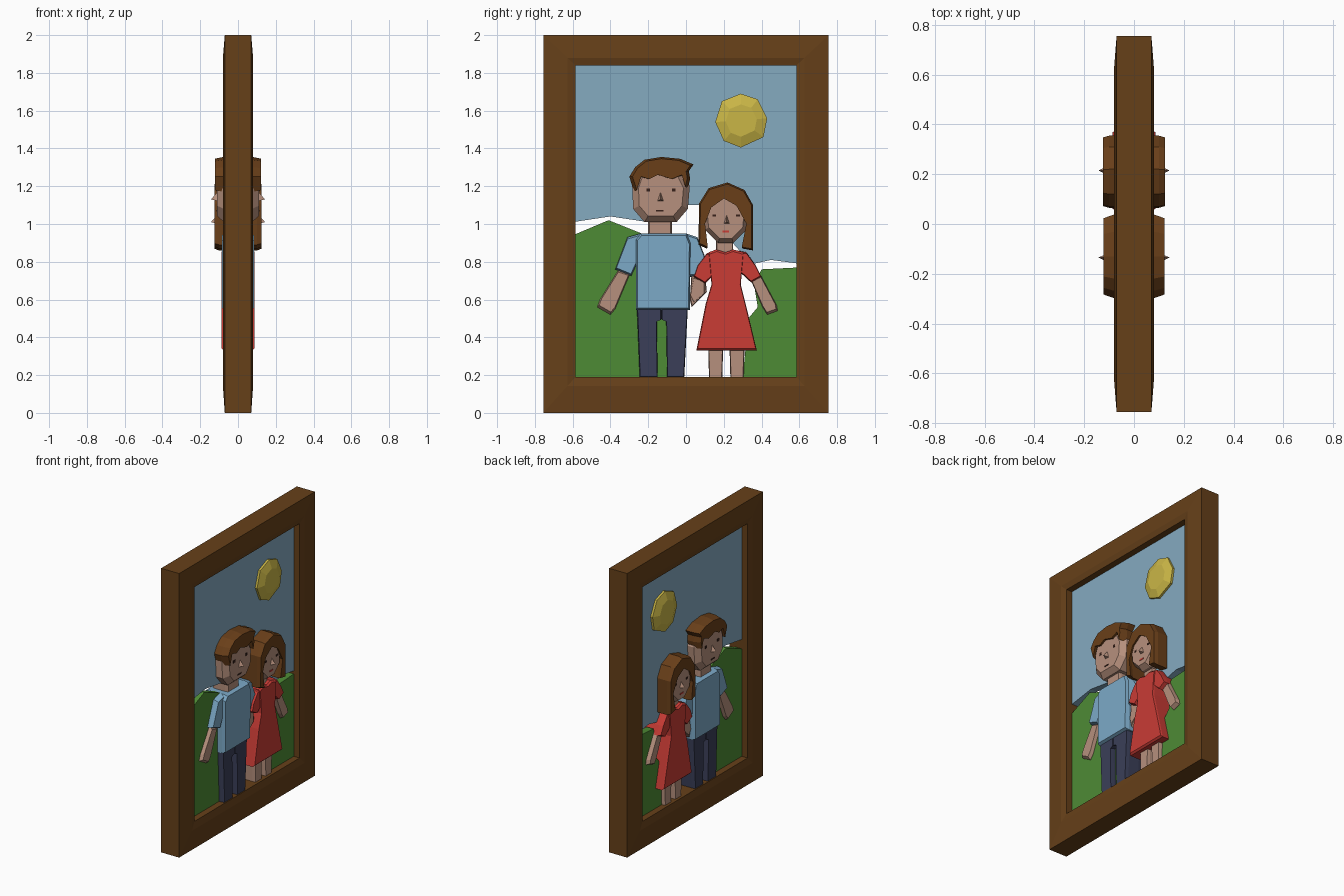
import bpy
import bmesh

cube = bpy.data.objects.get("Cube")
if cube:
    bpy.data.objects.remove(cube, do_unlink=True)


def colour(name, hexcode):
    rgb = [(int(hexcode[i:i + 2], 16) / 255) ** 2.2 for i in (0, 2, 4)]
    mat = bpy.data.materials.new(name)
    mat.use_nodes = True
    mat.diffuse_color = (*rgb, 1)
    bsdf = mat.node_tree.nodes["Principled BSDF"]
    bsdf.inputs["Base Color"].default_value = (*rgb, 1)
    bsdf.inputs["Roughness"].default_value = 0.9
    return mat


WOOD = colour("wood brown", "66421F")
HAIR = colour("hair brown", "69411F")
SKY = colour("sky blue", "84A9BF")
SHIRT = colour("shirt blue", "7BA8C6")
GRASS = colour("grass green", "4F8A38")
SUN = colour("sun yellow", "C9B548")
SKIN = colour("skin", "B58F7C")
NAVY = colour("trouser navy", "3D4159")
RED = colour("dress red", "C83E38")
DARK = colour("face line dark", "3A2620")


def finish(name, bm, mat):
    bmesh.ops.recalc_face_normals(bm, faces=bm.faces)
    mesh = bpy.data.meshes.new(name)
    bm.to_mesh(mesh)
    bm.free()
    mesh.materials.append(mat)
    obj = bpy.data.objects.new(name, mesh)
    bpy.context.collection.objects.link(obj)
    return obj


def slab(name, mat, outline, depth, rim=None, inset=1.0):
    """Two-sided cut-out of a (y, z) outline, with caps inset at full depth."""
    bm = bmesh.new()
    ys, zs = zip(*outline)
    cy, cz = (min(ys) + max(ys)) / 2, (min(zs) + max(zs)) / 2
    layers = [(-depth, inset), (depth, inset)]
    if rim:
        layers[1:1] = [(-rim, 1), (rim, 1)]
    rings = [[bm.verts.new((x, cy + (y - cy) * s, cz + (z - cz) * s)) for y, z in outline]
             for x, s in layers]
    n = len(outline)
    for a, b in zip(rings, rings[1:]):
        for i in range(n):
            j = (i + 1) % n
            bm.faces.new((a[i], a[j], b[j], b[i]))
    bm.faces.new(rings[0])
    bm.faces.new(rings[-1])
    return finish(name, bm, mat)


def mirrored(name, mat, base, tip):
    """Small cone from a base polygon to a tip, on both sides."""
    bm = bmesh.new()
    for s in (-1, 1):
        ring = [bm.verts.new((s * x, y, z)) for x, y, z in base]
        top = bm.verts.new((s * tip[0], tip[1], tip[2]))
        bm.faces.new(ring)
        for i in range(len(ring)):
            bm.faces.new((ring[i], ring[(i + 1) % len(ring)], top))
    return finish(name, bm, mat)


def nose(name, y, z):
    base = [(0.1, y - 0.02, z - 0.02), (0.1, y + 0.02, z - 0.02), (0.1, y, z + 0.04)]
    return mirrored(name, SKIN, base, (0.143, y, z - 0.01))


def mark(name, mat, y, z, w, h, depth):
    """Thin painted plates on both sides of a face."""
    bm = bmesh.new()
    for s in (-1, 1):
        made = bmesh.ops.create_cube(bm, size=1)["verts"]
        for v in made:
            v.co = (s * depth + v.co.x * 0.006, y + v.co.y * w, z + v.co.z * h)
    return finish(name, bm, mat)


# Mitred picture frame
bm = bmesh.new()
rings = []
for t, x in ((0, -.07), (.75, -.08), (1, -.07), (1, .07), (.75, .08), (0, .07)):
    y, lo, hi = .755 - .17 * t, .19 * t, 2 - .16 * t
    rings.append([bm.verts.new((x, a, b)) for a, b in ((-y, lo), (y, lo), (y, hi), (-y, hi))])
for k, a in enumerate(rings):
    b = rings[(k + 1) % len(rings)]
    for i in range(4):
        j = (i + 1) % 4
        bm.faces.new((a[i], a[j], b[j], b[i]))
finish("picture_frame", bm, WOOD)

# Background panels, with open gaps between them
slab("sky_panel", SKY, [(-.6, 1.85), (-.6, 1.01), (-.4, 1.04), (-.2, 1.01), (0, 1.1), (.07, 1.1),
                        (.3, .84), (.36, .79), (.45, .81), (.6, .79), (.6, 1.85)], .025)
slab("left_hill", GRASS, [(-.6, .18), (-.6, .94), (-.41, 1.02), (-.21, .94), (-.05, .9),
                          (-.05, .18)], .025)
slab("right_hill", GRASS, [(.6, .18), (.6, .77), (.4, .76), (.36, .68), (.38, .56),
                           (.33, .5), (.3, .18)], .025)
slab("sun", SUN, [(.29, 1.69), (.38, 1.66), (.43, 1.56), (.41, 1.46), (.29, 1.405),
                  (.2, 1.44), (.155, 1.54), (.19, 1.65)], .06, .04, .6)

# Man: body
slab("man_left_trouser", NAVY, [(-.26, .56), (-.13, .56), (-.13, .5), (-.155, .49), (-.15, .18),
                                (-.245, .18)], .065, .04, .94)
slab("man_right_trouser", NAVY, [(.01, .56), (-.13, .56), (-.13, .5), (-.105, .49), (-.1, .18),
                                 (-.01, .18)], .065, .04, .94)
slab("man_shirt", SHIRT, [(-.265, .545), (.02, .545), (.025, .9), (.005, .95), (-.24, .95),
                          (-.265, .92)], .085, .06, .95)
slab("man_left_sleeve", SHIRT, [(-.24, .95), (-.31, .93), (-.375, .76), (-.29, .725),
                                (-.26, .79)], .065, .04, .9)
slab("man_right_sleeve", SHIRT, [(0, .95), (.06, .93), (.1, .83), (.095, .76), (.04, .72),
                                 (.01, .72)], .065, .04, .9)
slab("man_left_arm", SKIN, [(-.355, .76), (-.295, .74), (-.375, .55), (-.4, .52), (-.47, .56),
                            (-.455, .6)], .05, .03, .88)
slab("man_right_arm", SKIN, [(.03, .75), (.1, .75), (.11, .64), (.03, .56), (.02, .6)],
     .05, .03, .9)
slab("man_neck", SKIN, [(-.2, .94), (-.075, .94), (-.075, 1.05), (-.2, 1.05)], .06, .04, .9)

# Man: head
slab("man_head", SKIN, [(-.22, 1.01), (-.05, 1.01), (.01, 1.08), (.02, 1.2), (-.03, 1.3),
                        (-.25, 1.3), (-.285, 1.2), (-.28, 1.08)], .11, .075, .78)
slab("man_hair", HAIR, [(-.275, 1.17), (-.25, 1.25), (-.2, 1.235), (-.15, 1.26), (-.07, 1.235),
                        (-.01, 1.26), (.01, 1.19), (.022, 1.24), (.015, 1.28), (.04, 1.315),
                        (-.03, 1.345), (-.13, 1.355), (-.22, 1.34), (-.27, 1.3),
                        (-.3, 1.25)], .123, .075, .9)
nose("man_nose", -.135, 1.14)
for side, y in (("left", -.2), ("right", -.065)):
    mark(f"man_{side}_eye", DARK, y, 1.18, .02, .018, .11)
mark("man_mouth", DARK, -.14, 1.07, .04, .008, .11)

# Woman: body
for side, y in (("left", .157), ("right", .27)):
    slab(f"woman_{side}_leg", SKIN, [(y - .035, .18), (y + .035, .18), (y + .04, .36),
                                     (y - .04, .36)], .05, .03, .9)
slab("woman_dress", RED, [(.055, .33), (.375, .33), (.32, .56), (.29, .68), (.305, .85),
                          (.25, .865), (.21, .85), (.16, .865), (.12, .85), (.135, .68),
                          (.105, .58)], .087, .075, .96)
slab("woman_left_sleeve", RED, [(.15, .855), (.11, .845), (.06, .78), (.04, .72), (.1, .685),
                                (.15, .73)], .08, .05, .9)
slab("woman_right_sleeve", RED, [(.27, .86), (.32, .85), (.37, .78), (.4, .72), (.345, .69),
                                 (.28, .75)], .08, .05, .9)
slab("woman_left_arm", SKIN, [(.04, .72), (.1, .7), (.1, .63), (.04, .58), (.02, .62)],
     .055, .03, .9)
slab("woman_right_arm", SKIN, [(.34, .71), (.395, .73), (.48, .57), (.485, .54), (.43, .52),
                               (.405, .56)], .055, .03, .88)
slab("woman_neck", SKIN, [(.16, .84), (.25, .84), (.25, .95), (.16, .95)], .055, .04, .9)

# Woman: head
slab("woman_head", SKIN, [(.17, .9), (.25, .9), (.32, .97), (.33, 1.08), (.25, 1.16),
                          (.16, 1.16), (.09, 1.08), (.1, .97)], .112, .075, .82)
slab("woman_hair", HAIR, [(.065, .89), (.11, .87), (.095, 1.0), (.13, 1.09), (.2, 1.14),
                          (.27, 1.1), (.325, 1.0), (.3, .87), (.355, .86), (.355, 1.1),
                          (.31, 1.18), (.22, 1.22), (.12, 1.19), (.07, 1.11)], .125, .1, .95)
nose("woman_nose", .215, 1.02)
for side, y in (("left", .15), ("right", .275)):
    mark(f"woman_{side}_eye", DARK, y, 1.045, .02, .012, .112)
mark("woman_mouth", RED, .21, .96, .035, .01, .112)
